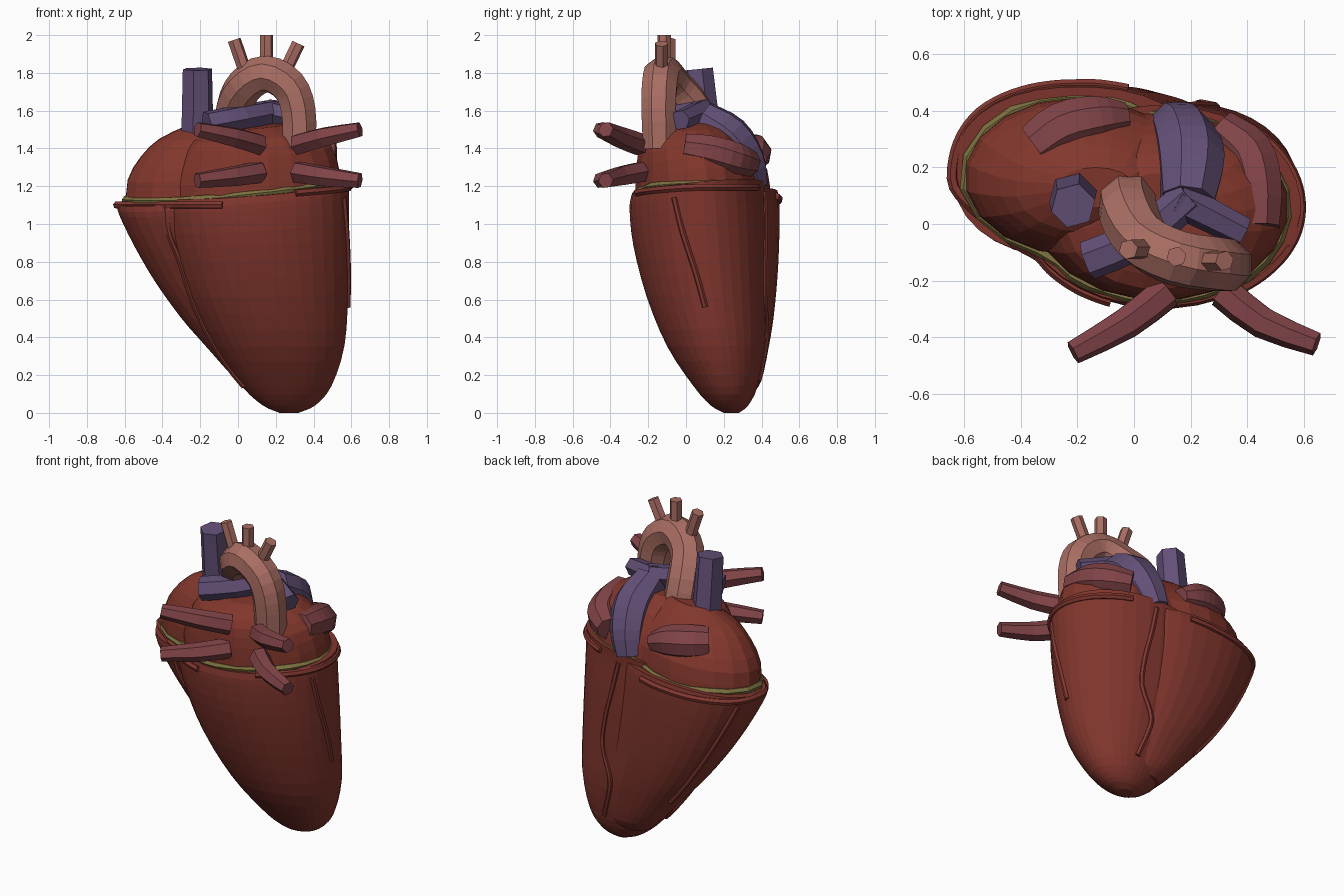
import bpy, bmesh, math, random
from mathutils import Vector
from mathutils.bvhtree import BVHTree

random.seed(4)
if "Cube" in bpy.data.objects:
    bpy.data.objects.remove(bpy.data.objects["Cube"])


def material(name, rgb):
    m = bpy.data.materials.new(name)
    m.use_nodes = True
    m.diffuse_color = (*rgb, 1)
    m.node_tree.nodes["Principled BSDF"].inputs["Base Color"].default_value = (*rgb, 1)
    return m


MUSCLE = material("muscle red", (0.215, 0.036, 0.026))
ATRIUM = material("atrium red", (0.225, 0.038, 0.025))
ARTERY = material("artery red", (0.22, 0.038, 0.029))
AORTA = material("aorta pink", (0.4, 0.155, 0.125))
BLUE = material("vein purple", (0.125, 0.08, 0.185))
MAUVE = material("mauve", (0.22, 0.057, 0.064))
FAT = material("fat olive", (0.2, 0.165, 0.05))


def smooth_path(rows, steps):
    """Catmull-Rom through rows of any width."""
    p = [Vector(r) for r in rows]
    p = [2 * p[0] - p[1]] + p + [2 * p[-1] - p[-2]]
    out = []
    for a, b, c, d in zip(p, p[1:], p[2:], p[3:]):
        for i in range(steps):
            t = i / steps
            out.append(0.5 * (2 * b + (c - a) * t + (2 * a - 5 * b + 4 * c - d) * t * t
                              + (3 * b - a - 3 * c + d) * t ** 3))
    return out + [p[-2]]


def skin(name, rings, mat, closed=False):
    """Joins equal rings of points into a flat shaded mesh."""
    bm = bmesh.new()
    vs = [[bm.verts.new(co) for co in ring] for ring in rings]
    n = len(vs[0])
    pairs = list(zip(vs, vs[1:])) + ([(vs[-1], vs[0])] if closed else [])
    for a, b in pairs:
        for i in range(n):
            j = (i + 1) % n
            bm.faces.new((a[i], a[j], b[j], b[i]))
    if not closed:
        bm.faces.new(vs[0])
        bm.faces.new(vs[-1])
    bmesh.ops.recalc_face_normals(bm, faces=bm.faces)
    me = bpy.data.meshes.new(name)
    bm.to_mesh(me)
    bm.free()
    me.materials.append(mat)
    ob = bpy.data.objects.new(name, me)
    bpy.context.collection.objects.link(ob)
    return ob


def lobe(name, sections, n, mat, steps=3, power=1.0):
    """Stacked ovals from rows of z, x min, x max, y min, y max; a low power squares them."""
    rings = []
    for z, x0, x1, y0, y1 in smooth_path(sections, steps):
        ring = []
        for i in range(n):
            a = math.tau * (i + 0.5) / n
            c, s = (math.copysign(abs(v) ** power, v) for v in (math.cos(a), math.sin(a)))
            x = (x0 + x1) / 2 + (x1 - x0) / 2 * c
            y = (y0 + y1) / 2 + (y1 - y0) / 2 * s
            ring.append((x, y, z + min(1, z / 1.1) ** 2 * (0.08 * x + 0.1 * y)))
        rings.append(ring)
    return skin(name, rings, mat)


def tube(name, path, mat, sides=8, steps=4, closed=False):
    """Sweeps a polygon along rows of x, y, z, radius."""
    pts = smooth_path(path, steps)
    pos = [Vector(p[:3]) for p in pts]
    last = len(pos) - 1
    rings, side, prev = [], None, None
    for i, p in enumerate(pos):
        t = (pos[min(i + 1, last)] - pos[max(i - 1, 0)]).normalized()
        if side is None:
            side = t.orthogonal().normalized()
        else:
            side = prev.rotation_difference(t) @ side
        prev = t
        up = t.cross(side)
        rings.append([p + pts[i][3] * (math.cos(a) * side + math.sin(a) * up)
                      for a in (math.tau * (k + 0.5) / sides for k in range(sides))])
    return skin(name, rings, mat, closed)


# Ventricles
left_ventricle = lobe("left_ventricle", [
    (0, 0.22, 0.32, 0.2, 0.28), (0.04, 0.13, 0.41, 0.13, 0.33),
    (0.14, 0.02, 0.495, 0.04, 0.38), (0.35, -0.13, 0.565, -0.1, 0.42),
    (0.62, -0.27, 0.585, -0.21, 0.43), (0.9, -0.36, 0.59, -0.28, 0.43),
    (1.1, -0.4, 0.59, -0.3, 0.42), (1.17, -0.4, 0.59, -0.29, 0.42)], 36, MUSCLE)
right_ventricle = lobe("right_ventricle", [
    (0.1, 0.06, 0.3, 0.14, 0.35), (0.17, -0.01, 0.33, 0.12, 0.4),
    (0.35, -0.17, 0.33, 0.09, 0.44), (0.5, -0.3, 0.31, 0.04, 0.465),
    (0.7, -0.44, 0.28, -0.02, 0.485), (0.9, -0.55, 0.26, -0.08, 0.495),
    (1.08, -0.63, 0.25, -0.12, 0.495), (1.14, -0.64, 0.25, -0.12, 0.485)],
    32, MUSCLE, power=0.88)

# Atria
right_atrium = lobe("right_atrium", [
    (1.1, -0.6, 0.2, -0.11, 0.45), (1.26, -0.59, 0.2, -0.11, 0.43),
    (1.38, -0.52, 0.15, -0.08, 0.36), (1.47, -0.42, 0.08, -0.03, 0.28),
    (1.53, -0.27, 0, 0.06, 0.2)], 18, ATRIUM, 2)
left_atrium = lobe("left_atrium", [
    (1.1, -0.36, 0.55, -0.27, 0.4), (1.24, -0.36, 0.54, -0.27, 0.38),
    (1.37, -0.31, 0.5, -0.26, 0.32), (1.46, -0.24, 0.4, -0.23, 0.25),
    (1.51, -0.1, 0.28, -0.13, 0.18)], 20, ATRIUM, 2)


def surface(*objs):
    verts, polys = [], []
    for ob in objs:
        base = len(verts)
        verts += [v.co.copy() for v in ob.data.vertices]
        polys += [[base + i for i in f.vertices] for f in ob.data.polygons]
    return BVHTree.FromPolygons(verts, polys)


def cling(tree, rows, radius, jitter=0):
    """Drops rows of angle, height onto a surface, from outside toward the axis."""
    out = []
    for deg, z in rows:
        a = math.radians(deg)
        axis = Vector((0.27 - 0.2 * z, 0.24 - 0.1 * z, z))
        ray = Vector((math.cos(a), math.sin(a), 0))
        hit = tree.ray_cast(axis + 3 * ray, -ray)[0]
        if hit:
            out.append((*hit, radius + random.uniform(-jitter, jitter)))
    return out


walls = surface(left_ventricle, right_ventricle)
domes = surface(left_atrium, right_atrium)

# Fatty groove between atria and ventricles
groove = []
for deg in range(0, 360, 10):
    a = math.radians(deg)
    groove.append((deg, 1.172 + 0.045 * math.cos(a) + 0.02 * math.sin(a)))
tube("fat_groove", cling(domes, groove, 0.019, 0.007), FAT, 6, 1, True)

# Coronary vessels
coronaries = {
    "right_coronary_ring": [(d, 1.1 + 0.05 * max(0, (165 - d) / 70)) for d in range(100, 260, 8)],
    "left_coronary_ring": [(d, 1.155 + 0.04 * min(1, (d - 290) / 60)) for d in range(305, 405, 8)],
    "front_descending_artery": [(207, 1.1), (206, 0.95), (205, 0.8), (203, 0.65),
                                (200, 0.5), (197, 0.35), (196, 0.23), (198, 0.14)],
    "side_artery": [(-20, 1.14), (-18, 0.95), (-14, 0.75), (-11, 0.56)],
    "rear_descending_artery": [(64, 1.17), (62, 1), (58, 0.8), (59, 0.62),
                               (76, 0.46), (80, 0.36), (69, 0.17)],
    "marginal_artery": [(163, 1.07), (161, 0.9), (159, 0.7), (157, 0.5), (155, 0.36)],
}
for name, rows in coronaries.items():
    tube(name, cling(walls, rows, 0.02 if "ring" in name else 0.016), ARTERY, 6, 3)

# Aorta with its three branches
tube("aorta", [
    (0.325, -0.14, 1.4, 0.095), (0.32, -0.145, 1.6, 0.098), (0.27, -0.14, 1.73, 0.1),
    (0.15, -0.12, 1.795, 0.1), (0.035, -0.06, 1.73, 0.1), (-0.02, 0.04, 1.6, 0.105),
    (-0.02, 0.11, 1.4, 0.105)], AORTA, 8, 3)
for i, (x, tip, y, top) in enumerate([(0.03, -0.02, -0.09, 1.975), (0.15, 0.15, -0.115, 2.0),
                                      (0.26, 0.32, -0.13, 1.955)]):
    tube(f"aortic_branch_{i + 1}", [(x, y, 1.83, 0.036), (tip, y, top, 0.036)], AORTA, 6, 1)

# Vena cava
tube("vena_cava", [(-0.215, 0.11, 1.38, 0.09), (-0.215, 0.065, 1.82, 0.08)], BLUE, 6, 1)

# Pulmonary trunk and its two branches
tube("pulmonary_trunk", [
    (0.14, 0.35, 1.2, 0.09), (0.175, 0.31, 1.33, 0.115), (0.2, 0.22, 1.46, 0.125),
    (0.19, 0.08, 1.56, 0.1)], BLUE, 8, 3)
tube("pulmonary_branch_right", [
    (0.2, 0.1, 1.6, 0.065), (0.02, -0.05, 1.565, 0.07), (-0.165, -0.13, 1.53, 0.07)], BLUE, 6, 2)
tube("pulmonary_branch_left", [
    (0.15, 0.09, 1.6, 0.065), (0.385, -0.03, 1.55, 0.055)], BLUE, 6, 1)

# Four pulmonary veins, paired about the left atrium
for label, s in (("right", -1), ("left", 1)):
    for level, z0, z1 in (("upper", 1.42, 1.5), ("lower", 1.275, 1.23)):
        tube(f"{level}_{label}_vein", [
            (0.215 + s * 0.1, -0.24, z0, 0.06), (0.215 + s * 0.24, -0.35, (z0 + z1) / 2, 0.056),
            (0.215 + s * 0.43, -0.44 + s * 0.015, z1, 0.042)], MAUVE, 6, 2)

# Atrial appendages
tube("left_appendage", [
    (0.44, -0.01, 1.405, 0.08), (0.435, 0.13, 1.38, 0.095), (0.4, 0.25, 1.345, 0.095),
    (0.3, 0.34, 1.32, 0.07)], MAUVE, 8, 3)
tube("right_appendage", [
    (-0.345, 0.27, 1.385, 0.09), (-0.25, 0.335, 1.385, 0.1), (-0.13, 0.365, 1.37, 0.09),
    (-0.03, 0.375, 1.34, 0.055)], MAUVE, 8, 3)
